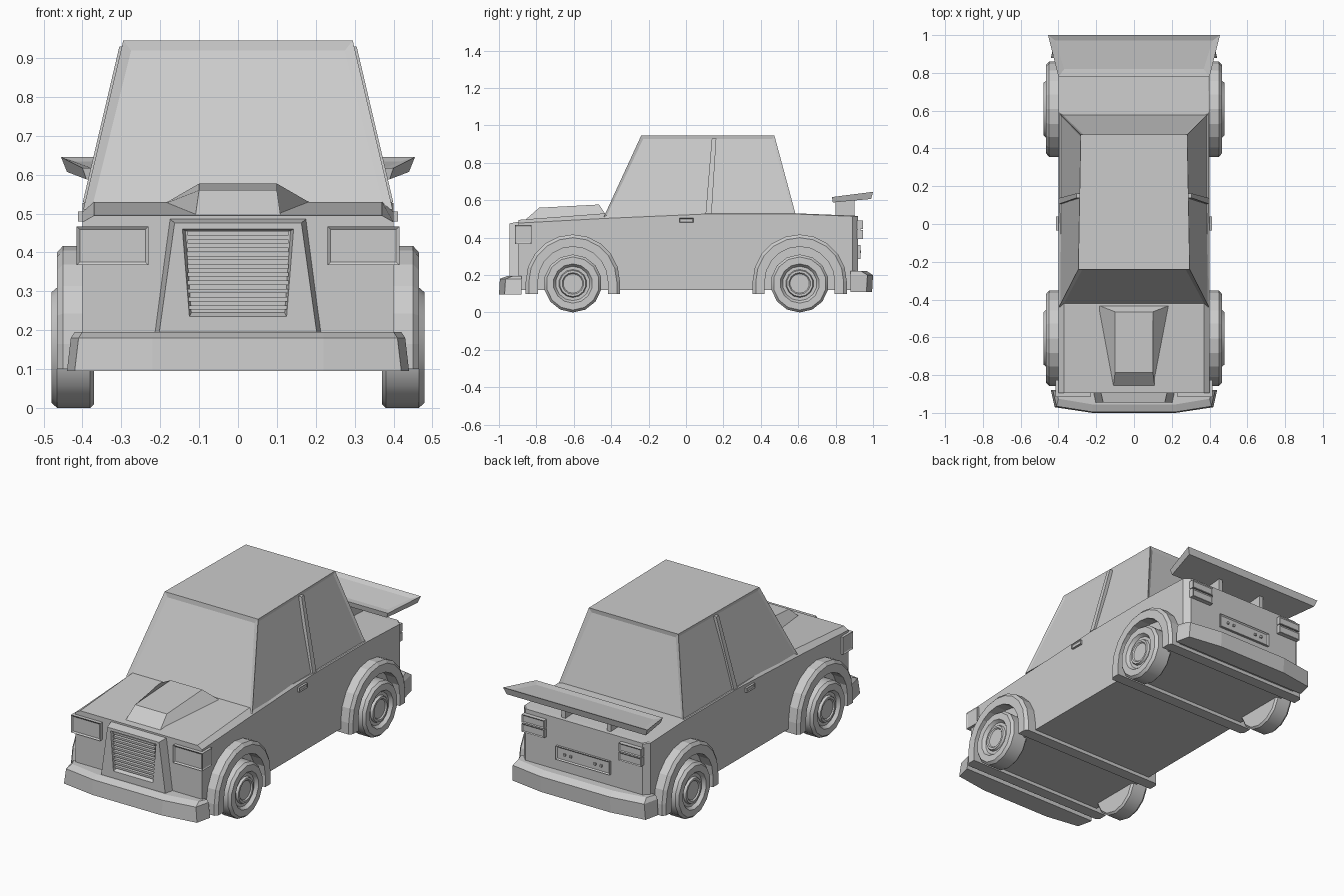
import bpy, bmesh
from math import sin, cos, pi, radians
from mathutils import Vector

old = bpy.data.objects.get("Cube")
if old:
    bpy.data.objects.remove(old, do_unlink=True)

grey = bpy.data.materials.new("light grey")
grey.use_nodes = True
grey.diffuse_color = (0.6, 0.6, 0.6, 1)
grey.node_tree.nodes["Principled BSDF"].inputs["Base Color"].default_value = (0.6, 0.6, 0.6, 1)


def loft(name, rings, insets=(), smooth=False):
    """Skin equal-length rings, cap both ends, then recess faces along given directions."""
    bm = bmesh.new()
    loops = [[bm.verts.new(p) for p in ring] for ring in rings]
    n = len(loops[0])
    for a, b in zip(loops, loops[1:]):
        for i in range(n):
            j = (i + 1) % n
            bm.faces.new((a[i], a[j], b[j], b[i]))
    bm.faces.new(loops[0])
    bm.faces.new(loops[-1])
    bmesh.ops.recalc_face_normals(bm, faces=bm.faces)
    bm.normal_update()
    for direction, border, depth in insets:
        d = Vector(direction)
        face = max(bm.faces, key=lambda f: (f.normal.dot(d) > 0.7) * f.calc_area())
        bmesh.ops.inset_region(bm, faces=[face], thickness=border, depth=0)
        shift = face.normal * depth
        bmesh.ops.translate(bm, verts=face.verts, vec=shift)
    mesh = bpy.data.meshes.new(name)
    bm.to_mesh(mesh)
    bm.free()
    mesh.materials.append(grey)
    ob = bpy.data.objects.new(name, mesh)
    bpy.context.collection.objects.link(ob)
    if smooth:
        bpy.ops.object.select_all(action='DESELECT')
        ob.select_set(True)
        bpy.context.view_layer.objects.active = ob
        bpy.ops.object.shade_smooth_by_angle(angle=radians(30))
    return ob


def box(name, x, y, z, insets=()):
    return loft(name, [[(x[0], y[0], h), (x[1], y[0], h), (x[1], y[1], h), (x[0], y[1], h)]
                       for h in z], insets)


def rect(y0, y1, w0, w1, z):
    """Symmetric four-point ring, half width w0 at y0 and w1 at y1."""
    return [(-w0, y0, z), (w0, y0, z), (w1, y1, z), (-w1, y1, z)]


def upright(y, z0, z1, w0, w1):
    """Symmetric trapezoid facing along y."""
    return [(-w0, y, z0), (w0, y, z0), (w1, y, z1), (-w1, y, z1)]


# Lower body: sections along the length
stations = [(-0.895, 0.40, 0.37, 0.478, 0.495), (-0.43, 0.40, 0.37, 0.503, 0.53),
            (0.1, 0.40, 0.395, 0.526, 0.53), (0.59, 0.40, 0.395, 0.526, 0.53),
            (0.89, 0.40, 0.39, 0.514, 0.518), (0.92, 0.37, 0.365, 0.512, 0.516)]
loft("body", [[(-w, y, 0.12), (w, y, 0.12), (w, y, s), (t, y, h), (-t, y, h), (-w, y, s)]
              for y, w, t, s, h in stations])

# Cabin with recessed windows
loft("cabin", [rect(-0.44, 0.59, 0.398, 0.398, 0.51), rect(-0.24, 0.473, 0.295, 0.282, 0.945)],
     [((0, -1, 0.5), 0.032, -0.008), ((0, 1, 0.3), 0.028, -0.008),
      ((1, 0, 0.2), 0.02, -0.006), ((-1, 0, 0.2), 0.02, -0.006)])

# Hood scoop
loft("hood_scoop", [[(-0.11, -0.865, 0.49), (0.11, -0.865, 0.49), (0.19, -0.43, 0.525), (-0.19, -0.43, 0.525)],
                    [(-0.10, -0.785, 0.56), (0.10, -0.785, 0.56), (0.10, -0.465, 0.577), (-0.10, -0.465, 0.577)]])

# Grille surround with a recessed opening, and slats
loft("grille_surround", [upright(-0.88, 0.19, 0.488, 0.217, 0.178),
                         upright(-0.945, 0.19, 0.476, 0.203, 0.163),
                         upright(-0.945, 0.235, 0.46, 0.125, 0.143),
                         upright(-0.92, 0.245, 0.455, 0.12, 0.135)])
for i in range(10):
    z = 0.253 + i * 0.0212
    box("grille_slat", (-0.13, 0.13), (-0.94, -0.915), (z, z + 0.011))

# Bumpers: plan outline stacked in height
def bumper(name, front, levels):
    rings = []
    for z, half, grow in levels:
        side = [(half, 0.88), (half - 0.02, 0.955 + grow), (0.22, 0.985 + grow)]
        pts = side + [(-x, y) for x, y in reversed(side)]
        rings.append([(x, y * front, z) for x, y in pts])
    loft(name, rings)

bumper("front_bumper", -1, [(0.095, 0.44, 0.015), (0.18, 0.43, 0.01), (0.195, 0.42, -0.03)])
bumper("rear_bumper", 1, [(0.11, 0.44, 0.01), (0.2, 0.435, 0.015), (0.222, 0.425, -0.02)])

# Rear wing with a recessed top
loft("wing", [[(-0.39, 0.785, 0.588), (0.39, 0.785, 0.588), (0.44, 0.99, 0.607), (-0.44, 0.99, 0.607)],
              [(-0.40, 0.78, 0.617), (0.40, 0.78, 0.617), (0.455, 1.0, 0.645), (-0.455, 1.0, 0.645)]],
     [((0, 0, 1), 0.05, -0.008)])

# Wheel arches: full-width hoops with a chamfered outer edge
def hoop(cy, x, outer):
    inner = 0.187
    arc = [i * pi / 10 for i in range(11)]
    pts = [(outer, -0.065)] + [(outer * cos(a), outer * sin(a)) for a in arc] + [(-outer, -0.065)]
    pts += [(-inner, -0.065)] + [(inner * cos(a), inner * sin(a)) for a in reversed(arc)] + [(inner, -0.065)]
    return [(x, cy + y, 0.165 + z) for y, z in pts]

wheel_profile = [(0.145, 0.37), (0.155, 0.38), (0.155, 0.465), (0.142, 0.48), (0.105, 0.48),
                 (0.092, 0.462), (0.075, 0.462), (0.07, 0.475), (0.058, 0.475), (0.052, 0.468)]
for end, cy in (("front", -0.605), ("rear", 0.608)):
    loft(end + "_arches", [hoop(cy, x, r) for x, r in
                           ((-0.465, 0.235), (-0.45, 0.252), (0.45, 0.252), (0.465, 0.235))])
    for side, s in (("left", 1), ("right", -1)):
        loft(end + "_" + side + "_wheel",
             [[(s * x, cy + r * sin(i * pi / 7), 0.155 - r * cos(i * pi / 7)) for i in range(14)]
              for r, x in wheel_profile], smooth=True)

# Paired details on both sides
for side, s in (("left", 1), ("right", -1)):
    def pair(name, x, y, z, insets=()):
        box(side + "_" + name, (s * x[0], s * x[1]), y, z, insets)

    pair("headlight", (0.23, 0.415), (-0.915, -0.825), (0.367, 0.467),
         [((0, -1, 0), 0.012, -0.006), ((s, 0, 0), 0.01, -0.004)])
    pair("tail_light_base", (0.24, 0.372), (0.9, 0.932), (0.395, 0.49))
    pair("tail_light_top", (0.236, 0.376), (0.9, 0.945), (0.446, 0.492), [((0, 1, 0), 0.008, -0.004)])
    pair("tail_light_bottom", (0.236, 0.376), (0.9, 0.945), (0.393, 0.44), [((0, 1, 0), 0.008, -0.004)])
    pair("door_handle", (0.39, 0.412), (-0.035, 0.04), (0.48, 0.505), [((s, 0, 0), 0.006, -0.004)])
    pair("wing_support", (0.13, 0.155), (0.8, 0.9), (0.505, 0.605))
    for x in (0.07, 0.11):
        pair("plate_bolt", (x, x + 0.012), (0.92, 0.936), (0.318, 0.33))
    # Door pillar, leaning with the side window
    low, high = (0.393, 0.53), (0.299, 0.93)
    loft(side + "_pillar", [[(s * (x - 0.02), y, z), (s * (x + 0.006), y, z),
                             (s * (x + 0.006), y + w, z), (s * (x - 0.02), y + w, z)]
                            for (x, z), y, w in ((low, 0.105, 0.032), (high, 0.138, 0.024))])

# Number plate holder, left blank
box("rear_plate", (-0.17, 0.17), (0.91, 0.932), (0.285, 0.362), [((0, 1, 0), 0.01, -0.006)])
